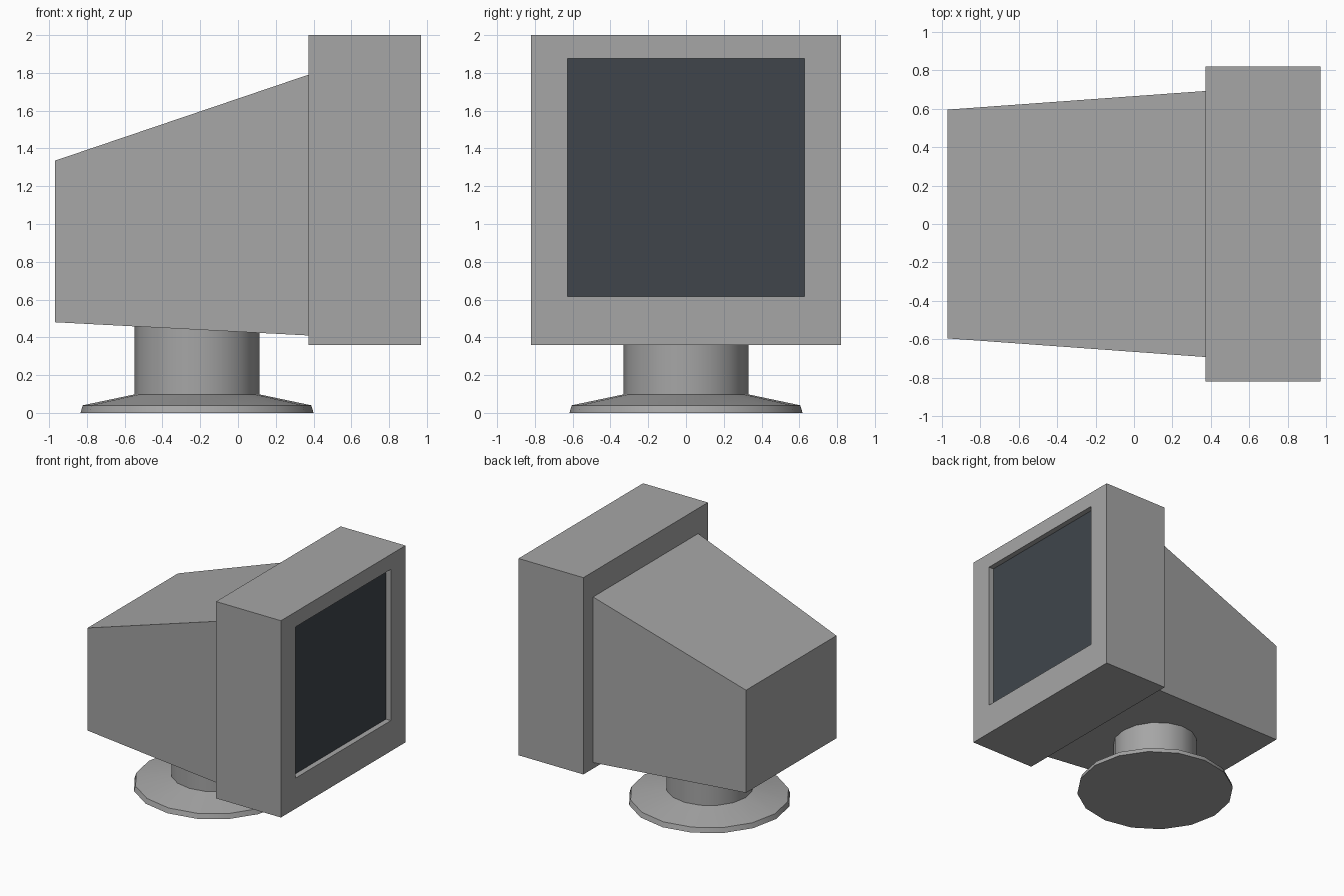
import bpy, bmesh, math

if "Cube" in bpy.data.objects:
    bpy.data.objects.remove(bpy.data.objects["Cube"])


def material(name, rgb):
    m = bpy.data.materials.new(name)
    m.diffuse_color = (*rgb, 1)
    m.use_nodes = True
    m.node_tree.nodes["Principled BSDF"].inputs["Base Color"].default_value = m.diffuse_color
    return m


grey = material("grey_plastic", (0.38, 0.38, 0.38))
dark = material("dark_glass", (0.05, 0.06, 0.071))


def make_object(name, bm, *mats):
    bmesh.ops.recalc_face_normals(bm, faces=bm.faces)
    mesh = bpy.data.meshes.new(name)
    bm.to_mesh(mesh)
    bm.free()
    for m in mats:
        mesh.materials.append(m)
    ob = bpy.data.objects.new(name, mesh)
    bpy.context.collection.objects.link(ob)
    return ob


def tapered_box(back, front):
    """Box along x; each end is (x, half width, z low, z high)."""
    bm = bmesh.new()
    bmesh.ops.create_cube(bm, size=2)
    for v in bm.verts:
        x, half, lo, hi = front if v.co.x > 0 else back
        v.co = (x, half * v.co.y, hi if v.co.z > 0 else lo)
    return bm


# Tapered tube housing behind the bezel
make_object("rear_housing", tapered_box((-0.97, 0.595, 0.48, 1.335),
                                        (0.372, 0.692, 0.41, 1.79)), grey)

# Bezel with a recessed screen, inset from its +x face
bm = tapered_box((0.372, 0.82, 0.36, 2.0), (0.97, 0.82, 0.36, 2.0))
bm.normal_update()
face = max(bm.faces, key=lambda f: f.calc_center_median().x)
bmesh.ops.inset_individual(bm, faces=[face], thickness=0.1)
for v in face.verts:
    v.co.y = math.copysign(0.628, v.co.y)
    v.co.z = 1.875 if v.co.z > 1.18 else 0.615
screen = bmesh.ops.extrude_discrete_faces(bm, faces=[face])["faces"][0]
for v in screen.verts:
    v.co.x -= 0.045
screen.material_index = 1
make_object("bezel_and_screen", bm, grey, dark)

# Swivel stand: flared foot and round neck, turned from one profile
SIDES = 16
profile = [(0.617, 0), (0.605, 0.04), (0.33, 0.098), (0.33, 0.47)]
bm = bmesh.new()
rings = [[bm.verts.new((-0.217 + r * math.cos(math.tau * i / SIDES),
                        r * math.sin(math.tau * i / SIDES), z))
          for i in range(SIDES)] for r, z in profile]
for a, b in zip(rings, rings[1:]):
    for i in range(SIDES):
        j = (i + 1) % SIDES
        bm.faces.new((a[i], a[j], b[j], b[i]))
bm.faces.new(rings[0])
bm.faces.new(rings[-1])
stand = make_object("swivel_stand", bm, grey)
bpy.context.view_layer.objects.active = stand
stand.select_set(True)
bpy.ops.object.shade_smooth_by_angle(angle=math.radians(30))
